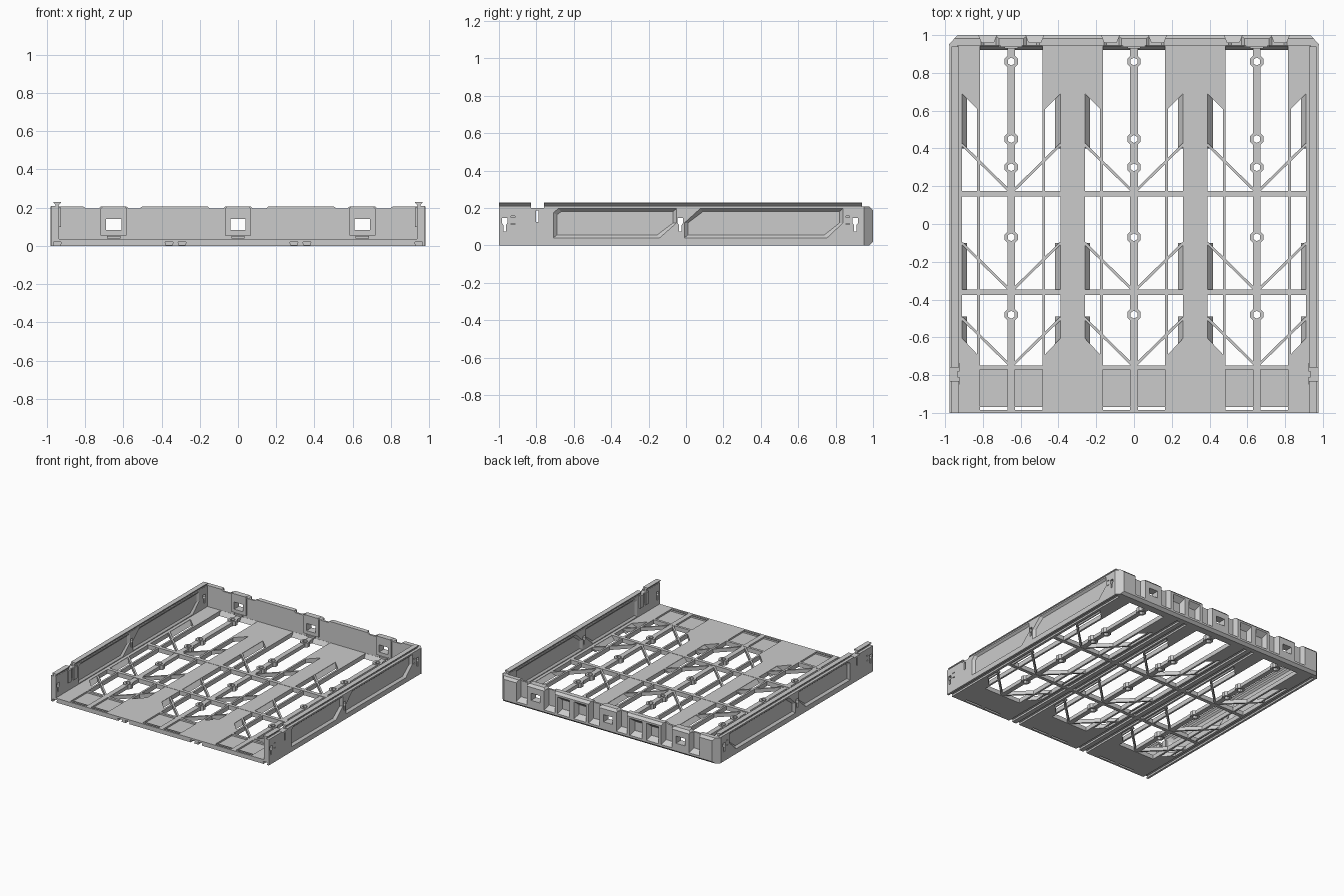
import bpy, bmesh, math
from mathutils import Vector

if "Cube" in bpy.data.objects:
    bpy.data.objects.remove(bpy.data.objects["Cube"])

BAYS = (-0.65, 0.0, 0.65)


def loft(bm, a, b):
    """Closed solid between two matching rings of 3D points."""
    va, vb = [bm.verts.new(p) for p in a], [bm.verts.new(p) for p in b]
    n = len(va)
    fs = [bm.faces.new(va[::-1]), bm.faces.new(vb)]
    for i in range(n):
        j = (i + 1) % n
        fs.append(bm.faces.new((va[i], va[j], vb[j], vb[i])))
    bmesh.ops.recalc_face_normals(bm, faces=fs)


def box(bm, x0, x1, y0, y1, z0, z1):
    p = [(x0, y0), (x1, y0), (x1, y1), (x0, y1)]
    prism(bm, p, z0, z1)


def prism(bm, poly, z0, z1):
    loft(bm, [(x, y, z0) for x, y in poly], [(x, y, z1) for x, y in poly])


def along_y(bm, prof, y0, y1):
    loft(bm, [(x, y0, z) for x, z in prof], [(x, y1, z) for x, z in prof])


def beam(bm, p, q, w, z0, z1):
    p, q = Vector(p), Vector(q)
    d = (q - p).normalized() * (w / 2)
    n = Vector((-d.y, d.x))
    prism(bm, [p + n, q + n, q - n, p - n], z0, z1)


def ring(cx, cy, r, n):
    return [(cx + r * math.cos((i + .5) * math.tau / n),
             cy + r * math.sin((i + .5) * math.tau / n)) for i in range(n)]


def make(name, bm):
    me = bpy.data.meshes.new(name)
    bm.to_mesh(me)
    bm.free()
    ob = bpy.data.objects.new(name, me)
    bpy.context.collection.objects.link(ob)
    return ob


def cut(ob, bm):
    """Subtract a bmesh of cutters and bake the result."""
    c = make("cutter", bm)
    c.hide_render = True
    m = ob.modifiers.new("cut", 'BOOLEAN')
    m.operation, m.solver, m.object, m.use_self = 'DIFFERENCE', 'EXACT', c, True
    bpy.context.view_layer.update()
    me = bpy.data.meshes.new_from_object(ob.evaluated_get(bpy.context.evaluated_depsgraph_get()))
    ob.modifiers.clear()
    ob.data = me
    bpy.data.objects.remove(c)


def dovetail_slots(xs):
    bm = bmesh.new()
    for x in xs:
        along_y(bm, [(x - .012, -.01), (x + .012, -.01), (x + .021, .02), (x - .021, .02)], -1.1, .94)
    return bm


# Floor plate with bay openings, side slots and front pockets
bm = bmesh.new()
box(bm, -.94, .94, -1, .95, 0, .035)
floor = make("floor", bm)
bm = bmesh.new()
for c in BAYS:
    # main opening with a sloped back end
    loft(bm, [(c - .165, -.75, -.01), (c + .165, -.75, -.01), (c + .165, .915, -.01), (c - .165, .915, -.01)],
         [(c - .165, -.75, .045), (c + .165, -.75, .045), (c + .165, .95, .045), (c - .165, .95, .045)])
    for s in (-1, 1):
        prism(bm, [(c + s * x, y) for x, y in ((.18, .61), (.26, .69), (.26, -.605), (.18, -.69))], -.01, .05)
        a, b = sorted((c + s * .02, c + s * .165))
        box(bm, a, b, -.965, -.77, .022, .05)
        box(bm, a, b, -.985, -.968, -.01, .05)
cut(floor, bm)
cut(floor, dovetail_slots((-.36, -.292, .292, .36, -.945, .945)))

# Slanted fins along the slot edges
bm = bmesh.new()
for c in BAYS:
    for s in (-1, 1):
        for y0, y1, t0, t1 in ((.40, .69, 0, -.025), (-.35, -.10, 0, 0), (-.605, -.49, -.025, 0)):
            e0 = -.03 if t0 else 0
            e1 = -.025 if t1 else 0
            prof = ((.262, .035), (.262, .024), (.24, 0), (.233, 0))
            fix = lambda y, e: [(c + s * x, y + (e if x < .25 else 0), z) for x, z in prof]
            loft(bm, fix(y0, e0), fix(y1, e1))
make("slot_fins", bm)

# Lattice: centre bars with bosses, cross beams, diagonal braces
bm = bmesh.new()
holes = bmesh.new()
for c in BAYS:
    box(bm, c - .02, c + .02, -.76, .94, .004, .033)
    for y in (.86, .45, .30, -.07, -.48):
        prism(bm, ring(c, y, .038, 8), 0, .037)
        prism(holes, ring(c, y, .021, 6), -.02, .06)
bars = make("centre_bars", bm)
cut(bars, holes)
bm = bmesh.new()
for c in BAYS:
    for y in (.16, -.362, -.76):
        for s in (-1, 1):
            beam(bm, (c + s * .005, y + .01), (c + s * .262, y + .262), .014, .004, .034)
make("diagonal_braces", bm)
bm = bmesh.new()
box(bm, -.912, .912, .145, .175, .002, .037)
box(bm, -.912, .912, -.376, -.348, .002, .037)
make("cross_beams", bm)

# Side walls with recessed panels, keyholes and stacking rails
panels = [
    [(-.71, .04), (-.14, .04), (-.05, .12), (-.05, .197), (-.685, .197), (-.71, .175)],
    [(-.01, .04), (.755, .04), (.84, .12), (.84, .197), (.075, .197), (-.01, .12)],
]
for s, side in ((1, "right"), (-1, "left")):
    bm = bmesh.new()
    a, b = sorted((s * .935, s * .977))
    box(bm, a, b, -1, .95, 0, .208)
    wall = make(side + "_wall", bm)
    bm = bmesh.new()
    for p in panels:
        cy = (min(q[0] for q in p) + max(q[0] for q in p)) / 2
        hy = max(q[0] for q in p) - cy
        small = [(cy + (y - cy) * (1 - .02 / hy), .118 + (z - .118) * .8) for y, z in p]
        for x0, x1 in ((.978, .96), (.934, .947)):
            loft(bm, [(s * x0, y, z) for y, z in p], [(s * x1, y, z) for y, z in small])
    cut(wall, bm)
    bm = bmesh.new()
    for y in (-.97, -.03, .905):
        key = [(-.007, .075), (.007, .075), (.007, .11), (.015, .12), (.015, .147),
               (-.015, .147), (-.015, .12), (-.007, .11)]
        loft(bm, [(s * .9, y + u, z) for u, z in key], [(s * 1.1, y + u, z) for u, z in key])
    box(bm, *sorted((s * .9, s * 1.1)), -.802, -.788, .125, .187)
    box(bm, *sorted((s * .9, s * 1.1)), -.83, -.76, .2, .25)
    for y in (-.925, .865):
        for z in (.112, .15):
            box(bm, *sorted((s * .968, s * 1.1)), y - .01, y + .01, z, z + .006)
    cut(wall, bm)
    cut(wall, dovetail_slots((s * .945,)))
    bm = bmesh.new()
    rail = [(.936, .205), (.955, .205), (.953, .214), (.966, .226), (.966, .23),
            (.926, .23), (.926, .226), (.938, .214)]
    for y0, y1 in ((-1, -.83), (-.76, .94)):
        along_y(bm, [(s * x, z) for x, z in rail], y0, y1)
    make(side + "_rail", bm)
    bm = bmesh.new()
    for y0, y1 in ((-.85, -.81), (-.78, -.735)):
        box(bm, *sorted((s * .925, s * .94)), y0, y1, .1, .2)
    make(side + "_clip", bm)

# Back wall with stepped top edge, chamfered corners, windows and pockets
raised = [(-.98, -.81), (-.715, -.585), (-.5, -.16), (-.065, .065), (.16, .5), (.585, .715), (.81, .98)]
top = []
for a, b in raised:
    top += [(a, .207)] if a < -.97 else [(a - .015, .195), (a, .207)]
    top += [(b, .207)] if b > .97 else [(b, .207), (b + .015, .195)]
bm = bmesh.new()
along_y(bm, [(-.98, 0), (.98, 0)] + top[::-1], .945, 1)
back = make("back_wall", bm)
bm = bmesh.new()
for s in (-1, 1):
    prism(bm, [(s * .985, .945), (s * .985, 1.01), (s * .925, 1.01)], -.1, .3)
cut(back, bm)
bm = bmesh.new()
for y0, z0, y1, z1 in ((.98, 0, 1.0, .02), (.98, .21, 1.0, .187)):
    e = -.05 if z0 < .1 else .05
    prof = [(y0 - .001, z0), (y1 + .001, z1), (y1 + .05, z1), (y1 + .05, z0 + e), (y0 - .001, z0 + e)]
    loft(bm, [(-1.1, y, z) for y, z in prof], [(1.1, y, z) for y, z in prof])
cut(back, bm)


def pocket(bm, x, w, ztop, zin):
    o = [(x - w, 1.001, .035), (x + w, 1.001, .035), (x + w, 1.001, ztop), (x - w, 1.001, ztop)]
    k = w * .65
    i = [(x - k, .96, .065), (x + k, .96, .065), (x + k, .96, zin), (x - k, .96, zin)]
    loft(bm, o, i)


def windows():
    bm = bmesh.new()
    for c in BAYS:
        box(bm, c - .04, c + .04, .9, 1.1, .082, .14)
    return bm


bm = bmesh.new()
for c in BAYS:
    for s in (-1, 1):
        pocket(bm, c + s * .125, .048, .25, .25)
        if abs(c + s * .25) < .85:
            pocket(bm, c + s * .25, .055, .175, .14)
cut(back, bm)
cut(back, windows())

# Latch plates framing the back windows
bm = bmesh.new()
for c in BAYS:
    along_y(bm, [(c - .068, .055), (c + .068, .055), (c + .068, .195), (c + .057, .207),
                 (c - .057, .207), (c - .068, .195)], .936, .96)
plates = make("latch_plates", bm)
cut(plates, windows())
bm = bmesh.new()
for c in BAYS:
    box(bm, c - .035, c + .035, .93, .95, .038, .052)
make("latch_tabs", bm)
